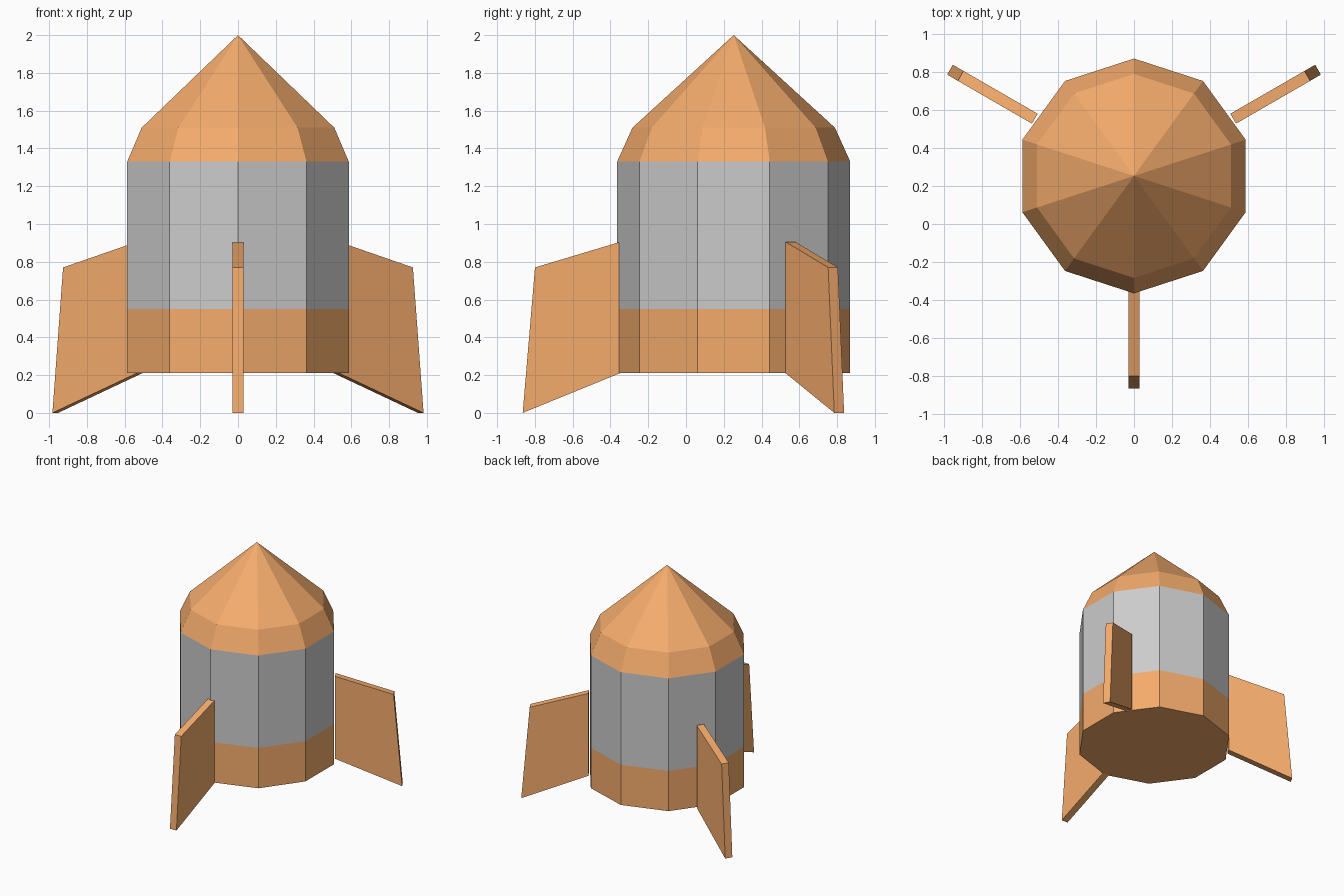
import bpy
import bmesh
from math import cos, sin, pi, radians
from mathutils import Matrix, Vector

if "Cube" in bpy.data.objects:
    bpy.data.objects.remove(bpy.data.objects["Cube"])

CENTRE = Vector((0, 0.2525, 0))
SIDES = 10

orange = bpy.data.materials.new("orange")
orange.diffuse_color = (0.91, 0.41, 0.15, 1)
orange.use_nodes = True
orange.node_tree.nodes["Principled BSDF"].inputs["Base Color"].default_value = orange.diffuse_color


def finish(name, bm, material=None):
    bmesh.ops.recalc_face_normals(bm, faces=bm.faces)
    mesh = bpy.data.meshes.new(name)
    bm.to_mesh(mesh)
    bm.free()
    obj = bpy.data.objects.new(name, mesh)
    obj.location = CENTRE
    bpy.context.collection.objects.link(obj)
    if material:
        mesh.materials.append(material)
    return obj


def lathe(name, profile, material=None, cap_bottom=False, tip=None):
    """Ten-sided shell through (radius, z) rings, with optional base and point."""
    bm = bmesh.new()
    angles = [pi / 2 + 2 * pi * i / SIDES for i in range(SIDES)]
    rings = [[bm.verts.new((r * cos(a), r * sin(a), z)) for a in angles]
             for r, z in profile]
    for low, high in zip(rings, rings[1:]):
        for i in range(SIDES):
            j = (i + 1) % SIDES
            bm.faces.new((low[i], low[j], high[j], high[i]))
    if cap_bottom:
        bm.faces.new(rings[0][::-1])
    if tip is not None:
        point = bm.verts.new((0, 0, tip))
        for i in range(SIDES):
            bm.faces.new((rings[-1][i], rings[-1][(i + 1) % SIDES], point))
    # Outward winding is settled by finish()
    return finish(name, bm, material)


def fin(name, angle):
    """Swept plate pointing outwards from the body axis."""
    outline = [(0.602, 0.21), (1.117, 0.0), (1.052, 0.77), (0.602, 0.905)]
    bm = bmesh.new()
    face = bm.faces.new([bm.verts.new((r, -0.03, z)) for r, z in outline])
    out = bmesh.ops.extrude_face_region(bm, geom=[face], use_keep_orig=True)
    moved = [v for v in out["geom"] if isinstance(v, bmesh.types.BMVert)]
    bmesh.ops.translate(bm, verts=moved, vec=(0, 0.06, 0))
    bm.transform(Matrix.Rotation(radians(angle), 4, 'Z'))
    return finish(name, bm, orange)


# Hull: base band, grey body and pointed nose
R = 0.617
lathe("base_band", [(R, 0.21), (R, 0.55)], orange, cap_bottom=True)
lathe("body", [(R, 0.55), (R, 1.33)])
lathe("nose_cone", [(R, 1.33), (0.536, 1.51)], orange, tip=2.0)

# Three fins around the base
for label, angle in (("front", -90), ("right", 30), ("left", 150)):
    fin(label + "_fin", angle)
